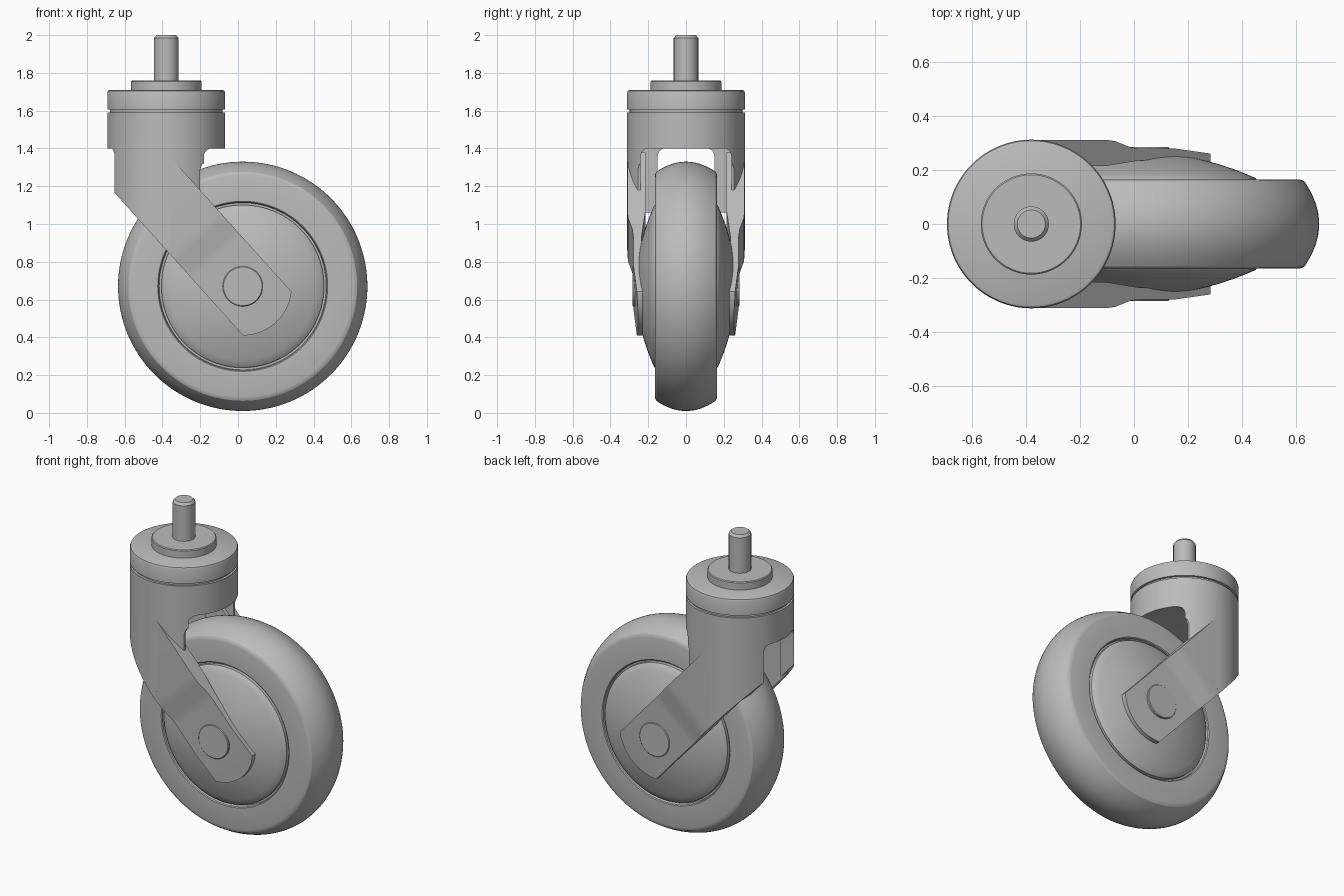
import bpy, bmesh, math
from mathutils import Matrix, Vector

if "Cube" in bpy.data.objects:
    bpy.data.objects.remove(bpy.data.objects["Cube"], do_unlink=True)

# Single grey finish
grey = bpy.data.materials.new("satin_grey")
grey.use_nodes = True
grey.diffuse_color = (0.5, 0.5, 0.5, 1)
grey.node_tree.nodes["Principled BSDF"].inputs["Base Color"].default_value = (0.5, 0.5, 0.5, 1)

HEAD = Vector((-0.38, 0, 0))        # swivel axis
WHEEL = Vector((0.025, 0, 0.67))    # wheel centre
ARM_DIR = Vector((0.67, 0, -0.745)).normalized()
ARM_SIDE = Vector((0.745, 0, 0.67)).normalized()
ARM_HALF = 0.173
HEAD_R = 0.312


def finish(name, bm):
    bmesh.ops.remove_doubles(bm, verts=bm.verts, dist=1e-5)
    bmesh.ops.recalc_face_normals(bm, faces=bm.faces)
    mesh = bpy.data.meshes.new(name)
    bm.to_mesh(mesh)
    bm.free()
    mesh.materials.append(grey)
    obj = bpy.data.objects.new(name, mesh)
    bpy.context.collection.objects.link(obj)
    return obj


def lathe(name, profile, centre, along_y=False, steps=96):
    """Spin (radius, height) points around the vertical or the y axis."""
    bm = bmesh.new()
    verts = [bm.verts.new((r, 0, h)) for r, h in profile]
    edges = [bm.edges.new(pair) for pair in zip(verts, verts[1:])]
    bmesh.ops.spin(bm, geom=verts + edges, cent=(0, 0, 0), axis=(0, 0, 1),
                   angle=math.tau, steps=steps, use_merge=False)
    if along_y:
        bm.transform(Matrix.Rotation(math.radians(90), 4, 'X'))
    bm.transform(Matrix.Translation(centre))
    return finish(name, bm)


def prism(name, points, offset):
    """Extrude a planar outline by an offset vector."""
    bm = bmesh.new()
    face = bm.faces.new([bm.verts.new(p) for p in points])
    moved = bmesh.ops.extrude_face_region(bm, geom=[face], use_keep_orig=True)["geom"]
    bmesh.ops.translate(bm, vec=offset, verts=[v for v in moved if isinstance(v, bmesh.types.BMVert)])
    return finish(name, bm)


def side_prism(name, xz, y0=-1, y1=1):
    return prism(name, [(x, y0, z) for x, z in xz], (0, y1 - y0, 0))


def cut(obj, tool, operation):
    """Apply a boolean and discard the tool."""
    mod = obj.modifiers.new("cut", 'BOOLEAN')
    mod.operation, mod.object, mod.solver = operation, tool, 'EXACT'
    tool.hide_render = True
    bpy.context.view_layer.update()
    result = bpy.data.meshes.new_from_object(obj.evaluated_get(bpy.context.evaluated_depsgraph_get()))
    obj.modifiers.clear()
    obj.data = result
    bpy.data.objects.remove(tool, do_unlink=True)


def arm_point(s, n):
    return WHEEL + ARM_DIR * s + ARM_SIDE * n


parts = []

# Mounting stem, washer, cap and the neck in the gap below it
parts.append(lathe("stem", [(0, 1.74), (0.065, 1.74), (0.065, 1.985), (0.052, 2), (0, 2)], HEAD, steps=48))
parts.append(lathe("washer", [(0, 1.70), (0.187, 1.70), (0.187, 1.755), (0.182, 1.76), (0, 1.76)], HEAD))
parts.append(lathe("swivel_cap", [(0, 1.605), (HEAD_R, 1.605), (HEAD_R, 1.695), (0.308, 1.705),
                                  (0.298, 1.71), (0, 1.71)], HEAD))
parts.append(lathe("swivel_neck", [(0, 1.58), (0.298, 1.58), (0.298, 1.61), (0, 1.61)], HEAD))

# Swivel housing: a drum trimmed to the side outline, then slotted for the wheel
housing = lathe("swivel_housing", [(0, 0.7), (HEAD_R, 0.7), (HEAD_R, 1.59), (0, 1.59)], HEAD)
outline = [(-0.75, 1.7), (-0.75, 1.4), (-0.675, 1.395), (-0.66, 1.38), (-0.655, 1.36), (-0.655, 1.167),
           (-0.38, 0.861), (-0.2, 1.18), (-0.2, 1.29), (-0.19, 1.315), (-0.06, 1.387), (-0.06, 1.7)]
cut(housing, side_prism("outline_tool", outline), 'INTERSECT')


def slot(half, x0):
    r = 0.04
    arch = [(half - r + r * math.cos(a), 1.36 + r * math.sin(a))
            for a in (math.radians(15 * i) for i in range(7))]
    arch = [(half, 0.5)] + arch
    pts = arch + [(-y, z) for y, z in reversed(arch)]
    return prism("slot_tool", [(x0, y, z) for y, z in pts], (1.5, 0, 0))


cut(housing, slot(0.15, -1), 'DIFFERENCE')
cut(housing, slot(0.24, -0.56), 'DIFFERENCE')
parts.append(housing)

# Fork arms: cranked plates trimmed to a straight-sided outline with a round tip
outer = [(-1.0, 0.311), (-0.38, 0.311), (-0.33, 0.306), (-0.25, 0.284), (-0.2, 0.279), (0.0, 0.279), (0.3, 0.25)]
inner = [(0.3, 0.225), (0.0, 0.24), (-0.2, 0.235), (-0.38, 0.215), (-1.0, 0.215)]
half_angle = math.asin(ARM_HALF / 0.26)
tip = [half_angle * (i / 8 - 1) for i in range(17)]
arm_outline = [arm_point(-0.412, -ARM_HALF)]
arm_outline += [arm_point(0.26 * math.cos(a), 0.26 * math.sin(a)) for a in tip]
arm_outline += [arm_point(-0.796, ARM_HALF)]
for name, side in (("left", 1), ("right", -1)):
    section = [arm_point(s, -0.3) + Vector((0, side * y, 0)) for s, y in outer + inner]
    arm = prism("fork_arm_" + name, section, ARM_SIDE * 0.6)
    cut(arm, side_prism("arm_tool", [(p.x, p.z) for p in arm_outline]), 'INTERSECT')
    parts.append(arm)

# Tyre: crowned tread, flat sidewalls and a groove at the rim
half_tread = [(0.425, 0.14), (0.442, 0.14), (0.445, 0.16), (0.45, 0.165), (0.585, 0.165), (0.597, 0.162)]
crown = [(0.606 + 0.054 * (1 - (y / 0.157) ** 2), y)
         for y in (0.157 * (1 - i / 8) for i in range(17))]
tyre = half_tread + crown + [(r, -y) for r, y in reversed(half_tread)]
parts.append(lathe("tyre", tyre, WHEEL, True, 128))

# Hub: a shallow dome on each side
dome = [(0.425 * i / 12, 0.17 + 0.095 * (1 - (i / 12) ** 2)) for i in range(13)]
rim = [(0.431, 0.163), (0.431, 0.13)]
half_hub = dome + rim
parts.append(lathe("hub", half_hub + [(r, -y) for r, y in reversed(half_hub)], WHEEL, True))

# Axle running through both arms
parts.append(lathe("axle", [(0, -0.284), (0.102, -0.284), (0.106, -0.28), (0.106, 0.28),
                            (0.102, 0.284), (0, 0.284)], WHEEL, True, 48))

# Smooth curved surfaces, keep edges crisp
bpy.ops.object.select_all(action='DESELECT')
for obj in parts:
    obj.select_set(True)
bpy.context.view_layer.objects.active = parts[0]
bpy.ops.object.shade_smooth_by_angle(angle=math.radians(28))
